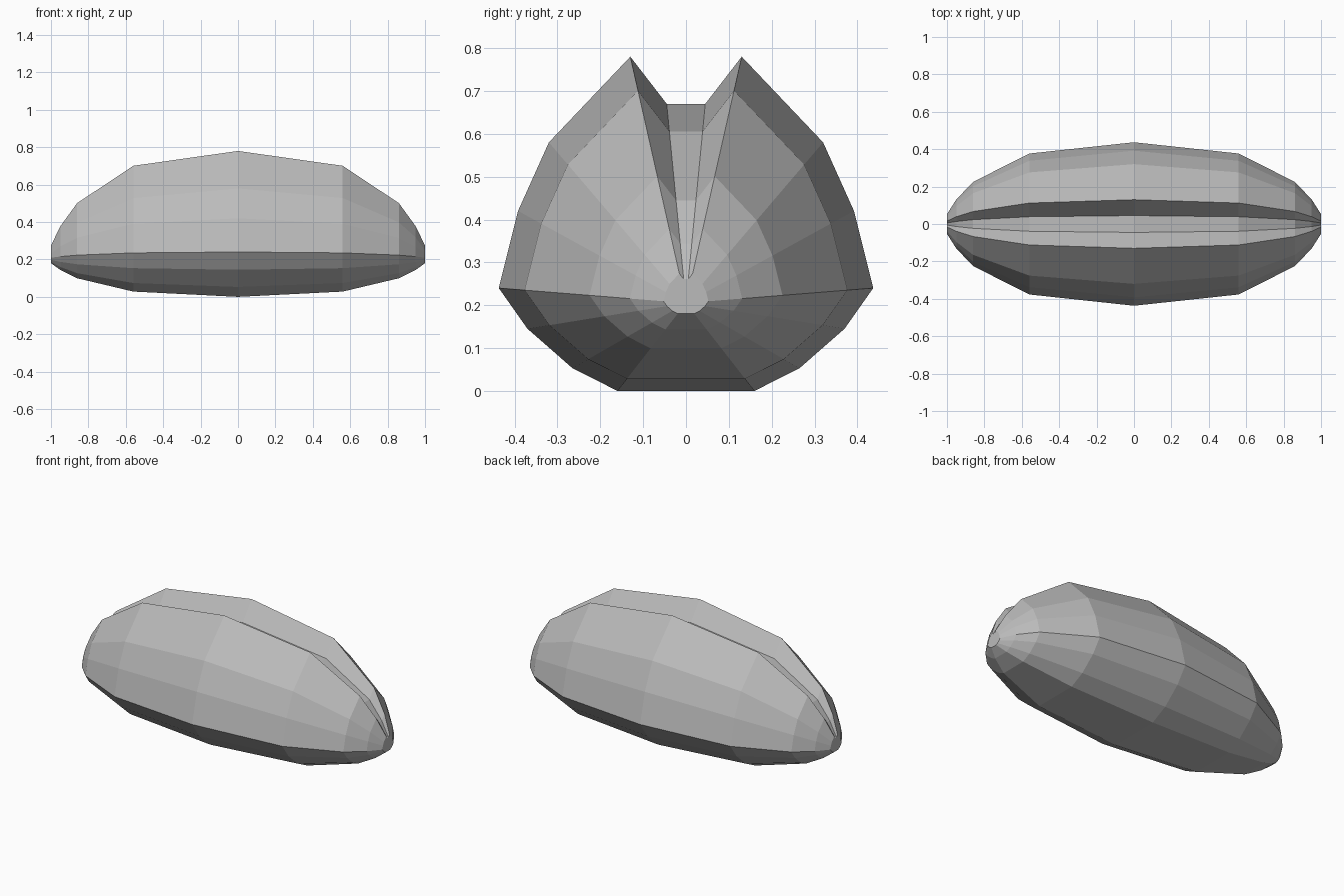
import bpy, bmesh

if "Cube" in bpy.data.objects:
    bpy.data.objects.remove(bpy.data.objects["Cube"])

# Half cross-section at the middle (y, z), from the flat underside up to the groove floor
HALF = [(0.16, 0.0), (0.265, 0.053), (0.37, 0.145), (0.437, 0.24),
        (0.392, 0.42), (0.32, 0.58), (0.13, 0.78), (0.045, 0.67)]
PROFILE = HALF + [(-y, z) for y, z in reversed(HALF)]

# Length stations and the scale of the cross-section there
HALF_STATIONS = [(0.56, 0.862), (0.86, 0.515), (0.95, 0.30), (1.0, 0.12)]
STATIONS = [(-x, s) for x, s in reversed(HALF_STATIONS)] + [(0.0, 1.0)] + HALF_STATIONS
AXIS_Z = 0.205

grey = bpy.data.materials.new("bean_grey")
grey.diffuse_color = (0.5, 0.5, 0.5, 1)
grey.use_nodes = True
grey.node_tree.nodes["Principled BSDF"].inputs["Base Color"].default_value = grey.diffuse_color

# Bean body: one grooved profile lofted along x
bm = bmesh.new()
rings = [[bm.verts.new((x, y * s, AXIS_Z + (z - AXIS_Z) * s)) for y, z in PROFILE]
         for x, s in STATIONS]
n = len(PROFILE)
for a, b in zip(rings, rings[1:]):
    for i in range(n):
        j = (i + 1) % n
        bm.faces.new((a[i], a[j], b[j], b[i]))

# Small end caps
bm.faces.new(rings[0])
bm.faces.new(rings[-1])
bmesh.ops.recalc_face_normals(bm, faces=bm.faces)

mesh = bpy.data.meshes.new("bean_body")
bm.to_mesh(mesh)
bm.free()
mesh.materials.append(grey)
bean = bpy.data.objects.new("bean_body", mesh)
bpy.context.collection.objects.link(bean)
